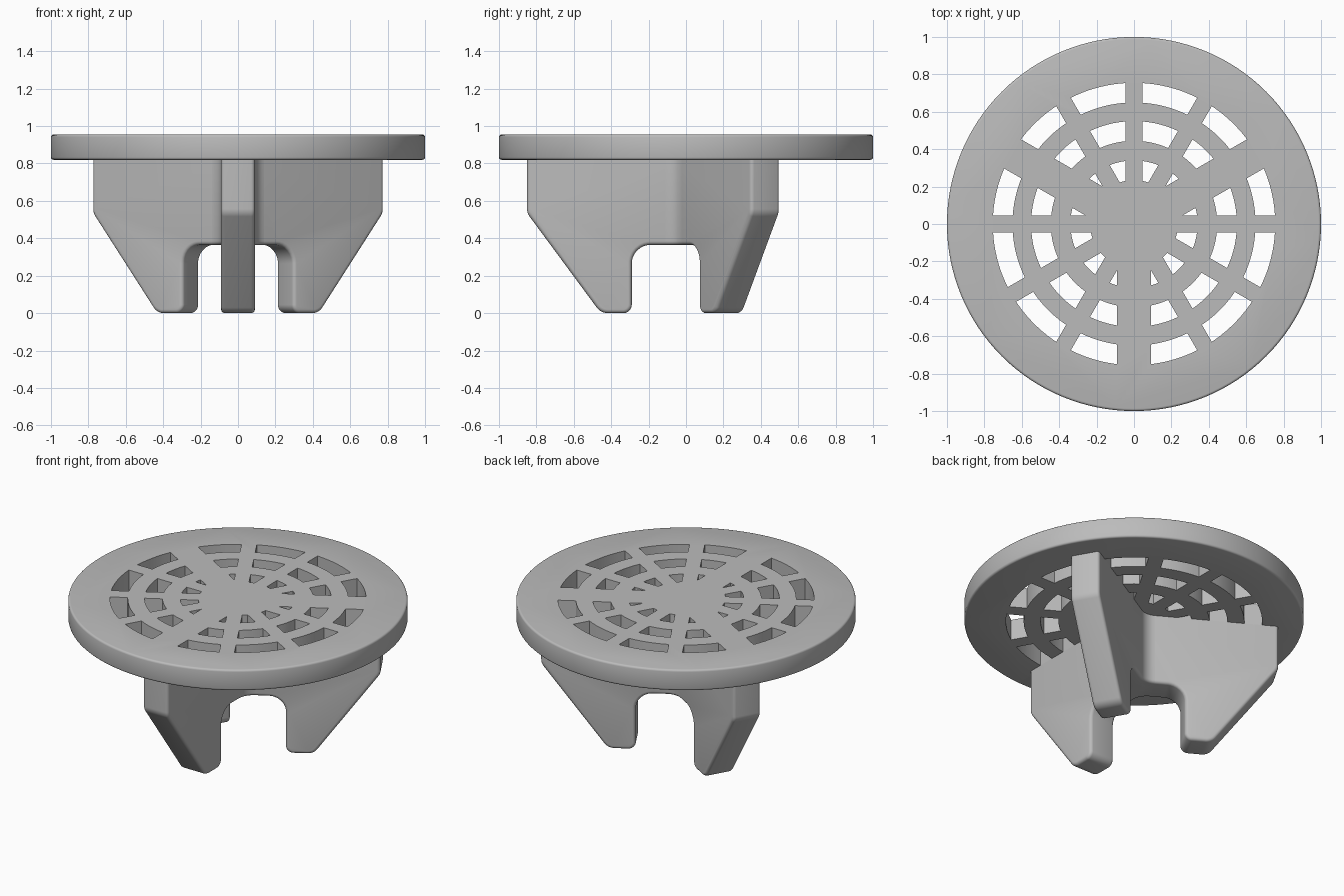
import bpy
import bmesh
from math import radians, asin, cos, sin, tan, tau, pi
from mathutils import Vector, Matrix

if "Cube" in bpy.data.objects:
    bpy.data.objects.remove(bpy.data.objects["Cube"], do_unlink=True)

GREY = (0.5, 0.5, 0.5, 1)
mat = bpy.data.materials.new("plain grey")
mat.use_nodes = True
mat.diffuse_color = GREY
mat.node_tree.nodes["Principled BSDF"].inputs["Base Color"].default_value = GREY

PLATE_LOW, PLATE_TOP = 0.82, 0.955
FIN_HALF, SPOKE_HALF, ARCH_Z, SOFT = 0.09, 0.045, 0.365, 0.02
FIN_ANGLES = (30, 150, 270)


def new_object(name, bm):
    bmesh.ops.recalc_face_normals(bm, faces=bm.faces)
    mesh = bpy.data.meshes.new(name)
    bm.to_mesh(mesh)
    bm.free()
    mesh.materials.append(mat)
    obj = bpy.data.objects.new(name, mesh)
    bpy.context.collection.objects.link(obj)
    return obj


def smooth(obj):
    bpy.ops.object.select_all(action="DESELECT")
    obj.select_set(True)
    bpy.context.view_layer.objects.active = obj
    bpy.ops.object.shade_smooth_by_angle(angle=radians(32))


def prism(bm, points, offset):
    """Close a loop of 3D points and extrude it by offset."""
    face = bm.faces.new([bm.verts.new(p) for p in points])
    ext = bmesh.ops.extrude_face_region(bm, geom=[face])["geom"]
    moved = [g for g in ext if isinstance(g, bmesh.types.BMVert)]
    bmesh.ops.translate(bm, verts=moved, vec=offset)


def rounded(corners, steps=8):
    """Round each (x, z, radius) corner of a polygon."""
    out = []
    for i, (x, z, r) in enumerate(corners):
        p = Vector((x, z))
        if r == 0:
            out.append(p)
            continue
        a = (Vector(corners[i - 1][:2]) - p).normalized()
        b = (Vector(corners[(i + 1) % len(corners)][:2]) - p).normalized()
        half = a.angle(b) / 2
        centre = p + (a + b).normalized() * r / sin(half)
        start = p + a * r / tan(half) - centre
        end = p + b * r / tan(half) - centre
        for k in range(steps + 1):
            t = k / steps
            out.append(centre + (start * (1 - t) + end * t).normalized() * r)
    return out


# Round plate with softened rims
bm = bmesh.new()
bmesh.ops.create_cone(bm, cap_ends=True, segments=128, radius1=1, radius2=1,
                      depth=PLATE_TOP - PLATE_LOW,
                      matrix=Matrix.Translation((0, 0, (PLATE_LOW + PLATE_TOP) / 2)))
rims = [e for e in bm.edges if abs(e.verts[0].co.z - e.verts[1].co.z) < 0.001]
bmesh.ops.bevel(bm, geom=rims, offset=0.013, segments=3, profile=0.5, affect="EDGES")
plate = new_object("drain_plate", bm)

# Three rings of slots, narrowed where a fin runs beneath
bm = bmesh.new()
for sector in range(0, 360, 30):
    d0 = FIN_HALF if sector in FIN_ANGLES else SPOKE_HALF
    d1 = FIN_HALF if sector + 30 in FIN_ANGLES else SPOKE_HALF
    for inner, outer in ((0.235, 0.34), (0.445, 0.55), (0.65, 0.755)):
        if d0 + d1 > 2 * SPOKE_HALF:
            inner = max(inner, 0.264)
        loop = []
        for r, order in ((inner, range(7)), (outer, range(6, -1, -1))):
            a0 = radians(sector) + asin(d0 / r)
            a1 = radians(sector + 30) - asin(d1 / r)
            for k in order:
                a = a0 + (a1 - a0) * k / 6
                loop.append((r * cos(a), r * sin(a), PLATE_LOW - 0.1))
        prism(bm, loop, (0, 0, 0.4))
cutter = new_object("slot_cutter", bm)
cutter.hide_render = True
cut = plate.modifiers.new("slots", "BOOLEAN")
cut.operation, cut.solver, cut.object = "DIFFERENCE", "EXACT", cutter
bpy.context.view_layer.objects.active = plate
bpy.ops.object.modifier_apply(modifier="slots")
bpy.data.objects.remove(cutter, do_unlink=True)
smooth(plate)

# Three tapered fins, each with an arched leg and soft edges
profile = rounded([(0, ARCH_Z, 0), (0.29, ARCH_Z, 0.1), (0.29, 0, 0.045),
                   (0.455, 0, 0.075), (0.85, 0.535, 0.07),
                   (0.85, PLATE_LOW, 0), (0, PLATE_LOW, 0)])
for name, angle in zip(("left_fin", "right_fin", "front_fin"), FIN_ANGLES):
    bm = bmesh.new()
    prism(bm, [(p.x, -FIN_HALF, p.y) for p in profile], (0, 2 * FIN_HALF, 0))
    soft = []
    for e in bm.edges:
        a, b = (v.co for v in e.verts)
        flat_end = abs(a.x) + abs(b.x) < 0.001
        on_plate = min(a.z, b.z) > PLATE_LOW - 0.001
        if abs(a.y - b.y) < 0.001 and not flat_end and not on_plate:
            soft.append(e)
    bmesh.ops.bevel(bm, geom=soft, offset=SOFT, segments=4, profile=0.5, affect="EDGES")
    bmesh.ops.rotate(bm, verts=bm.verts, matrix=Matrix.Rotation(radians(angle), 3, "Z"))
    smooth(new_object(name, bm))

# Hub that blends the fins together with concave fillets
FILLET = 0.1
bm = bmesh.new()
loop = []
for angle in (90, 210, 330):
    centre = (FIN_HALF + FILLET) / sin(pi / 3)
    for k in range(9):
        a = radians(angle) + pi + radians(30 - 60 * k / 8)
        c = Vector((cos(radians(angle)), sin(radians(angle)))) * centre
        loop.append((c.x + FILLET * cos(a), c.y + FILLET * sin(a), ARCH_Z))
prism(bm, loop, (0, 0, PLATE_LOW - ARCH_Z))
lower_arcs = [e for e in bm.edges if e.calc_length() < 0.03
              and max(v.co.z for v in e.verts) < ARCH_Z + 0.001]
bmesh.ops.bevel(bm, geom=lower_arcs, offset=SOFT, segments=4, profile=0.5, affect="EDGES")
smooth(new_object("fin_hub", bm))
